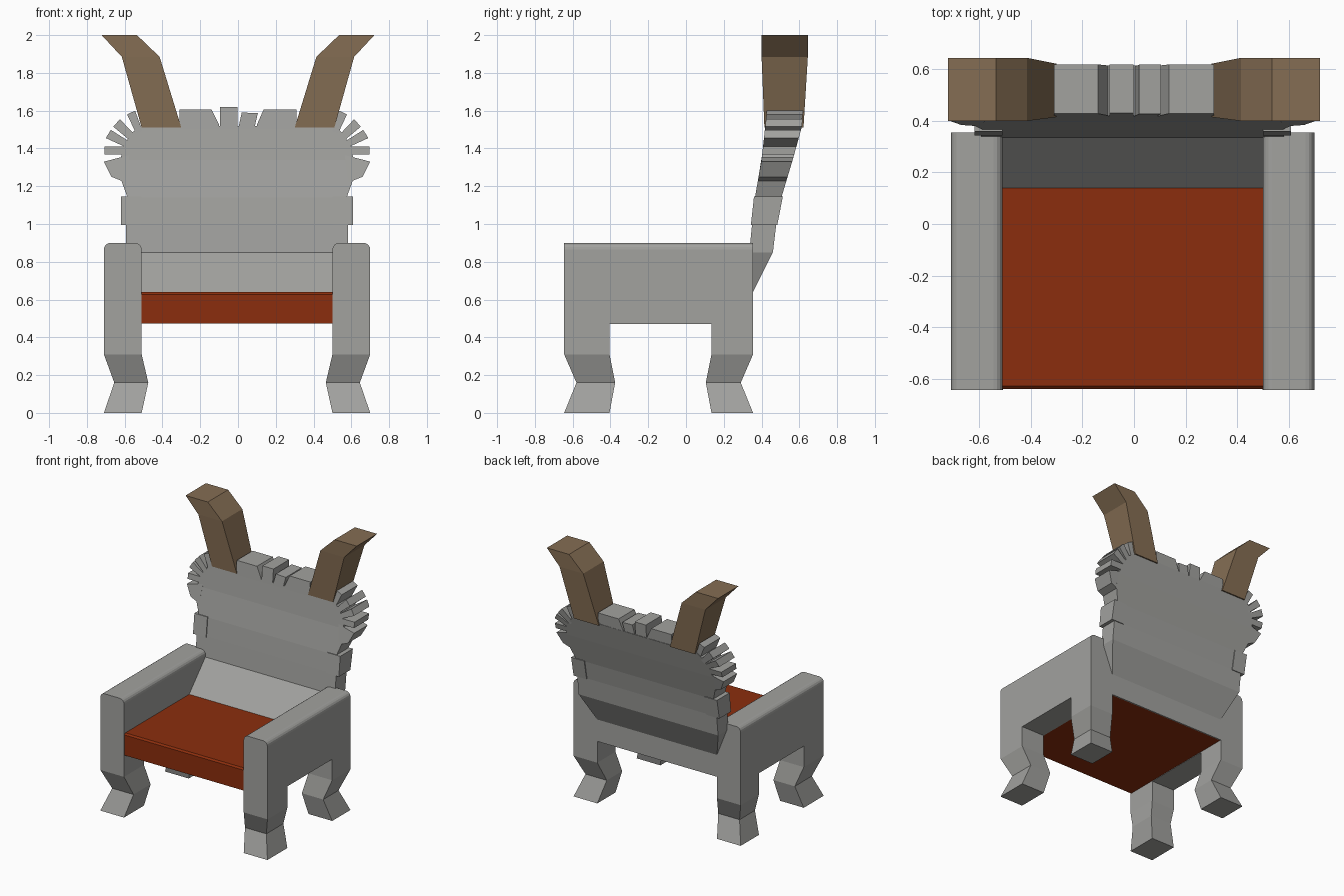
import bpy, bmesh

if "Cube" in bpy.data.objects:
    bpy.data.objects.remove(bpy.data.objects["Cube"])

CX = -0.005  # centre line of the chair body


def material(name, rgb):
    m = bpy.data.materials.new(name)
    m.diffuse_color = (*rgb, 1)
    m.use_nodes = True
    m.node_tree.nodes["Principled BSDF"].inputs["Base Color"].default_value = m.diffuse_color
    return m


GREY = material("grey stone", (0.36, 0.36, 0.345))
RED = material("rust red cushion", (0.26, 0.027, 0.004))
BROWN = material("brown horn", (0.235, 0.155, 0.088))


def finish(name, bm, mat, mirror=False, cx=CX):
    bmesh.ops.recalc_face_normals(bm, faces=bm.faces[:])
    me = bpy.data.meshes.new(name)
    bm.to_mesh(me)
    bm.free()
    me.materials.append(mat)
    ob = bpy.data.objects.new(name, me)
    bpy.context.collection.objects.link(ob)
    ob.location.x = cx
    if mirror:
        ob.modifiers.new("mirror", 'MIRROR').use_mirror_merge = False
    return ob


def skin(bm, rings):
    """Closed solid through a stack of equal-length point rings."""
    vs = [[bm.verts.new(p) for p in r] for r in rings]
    n = len(vs[0])
    for a, b in zip(vs, vs[1:]):
        for i in range(n):
            j = (i + 1) % n
            bm.faces.new((a[i], a[j], b[j], b[i]))
    bm.faces.new(vs[0][::-1])
    bm.faces.new(vs[-1])


def rect(x0, x1, y0, y1, z):
    return [(x0, y0, z), (x1, y0, z), (x1, y1, z), (x0, y1, z)]


def loft(name, rows, mat, **kw):
    bm = bmesh.new()
    skin(bm, [rect(*r) for r in rows])
    return finish(name, bm, mat, **kw)


# side view of the backrest: height, front y, rear y
CURVE = [(0.64, 0.14, 0.355), (0.85, 0.335, 0.46), (1.0, 0.35, 0.478),
         (1.14, 0.365, 0.505), (1.34, 0.40, 0.565), (1.52, 0.42, 0.615), (1.62, 0.43, 0.62)]


def depth(z):
    for a, b in zip(CURVE, CURVE[1:]):
        if z <= b[0]:
            t = (z - a[0]) / (b[0] - a[0])
            return a[1] + t * (b[1] - a[1]), a[2] + t * (b[2] - a[2])
    return CURVE[-1][1:]


def tuft(name, outline, grow=0.0, **kw):
    """Block with an x-z outline that follows the lean of the backrest."""
    bm = bmesh.new()
    skin(bm, [[(x, depth(z)[0] - grow, z) for x, z in outline],
              [(x, depth(z)[1] + grow, z) for x, z in outline]])
    return finish(name, bm, GREY, **kw)


# arms with legs: side outline pushed across x, rounded top, feet extruded down
bm = bmesh.new()
side = [(-0.645, 0.31), (-0.405, 0.31), (-0.405, 0.47), (0.135, 0.47),
        (0.135, 0.31), (0.355, 0.31), (0.355, 0.90), (-0.645, 0.90)]
skin(bm, [[(x, y, z) for y, z in side] for x in (0.505, 0.705)])
soles = [f for f in bm.faces if all(abs(v.co.z - 0.31) < 1e-4 for v in f.verts)]


def bend(co, sign):
    co.x -= sign * (0.055 if co.x > 0.6 or (sign < 0 and co.x > 0.56) else 0.035)
    out = 0.065 if abs(co.y + 0.145) > 0.4 else 0.03
    co.y += sign * out * (1 if co.y < -0.1 else -1)


foot = {}
for sign, z in ((1, 0.16), (-1, 0.0)):
    soles = bmesh.ops.extrude_discrete_faces(bm, faces=soles)["faces"]
    for f in soles:
        for v in f.verts:
            v.co.z = z
            if sign > 0:
                bend(v.co, 1)
            else:  # the toe flares back out to the leg's own footprint
                v.co.x = 0.705 if v.co.x > 0.56 else 0.505
                v.co.y = min((-0.645, -0.405, 0.135, 0.355), key=lambda y: abs(y - v.co.y))
top = [e for e in bm.edges if all(abs(v.co.z - 0.90) < 1e-4 for v in e.verts)
       and abs(e.verts[0].co.y - e.verts[1].co.y) > 0.5]
bmesh.ops.bevel(bm, geom=top, offset=0.035, segments=4, profile=0.5, affect='EDGES')
finish("arms_and_legs", bm, GREY, mirror=True)

# seat cushion with a softened front lip
bm = bmesh.new()
skin(bm, [rect(-0.506, 0.506, -0.64, 0.346, z) for z in (0.473, 0.64)])
lip = [e for e in bm.edges if all(v.co.y < -0.6 and v.co.z > 0.6 for v in e.verts)]
bmesh.ops.bevel(bm, geom=lip, offset=0.012, segments=1, affect='EDGES')
finish("seat", bm, RED)

# closing panel behind the seat
loft("rear_panel", [(-0.506, 0.506, 0.345, 0.355, z) for z in (0.473, 0.645)], GREY)

# backrest
widths = [(0.64, 0.505), (0.85, 0.588), (1.0, 0.588), (1.14, 0.58),
          (1.25, 0.62), (1.34, 0.62), (1.40, 0.60), (1.47, 0.57), (1.52, 0.515)]
loft("backrest", [(-w, w, *depth(z), z) for z, w in widths], GREY)

# blocks on the flanks of the backrest
tuft("flank_block", [(0.505, 0.995), (0.615, 0.995), (0.615, 1.145), (0.505, 1.145)],
     grow=0.006, mirror=True)

# fan of tufts round the upper corners
fan = [[(0.50, 1.49), (0.535, 1.48), (0.582, 1.58), (0.54, 1.60)],
       [(0.54, 1.47), (0.565, 1.44), (0.655, 1.515), (0.62, 1.555)],
       [(0.56, 1.43), (0.575, 1.40), (0.695, 1.455), (0.668, 1.498)],
       [(0.57, 1.41), (0.57, 1.367), (0.702, 1.367), (0.702, 1.41)],
       [(0.57, 1.365), (0.59, 1.22), (0.665, 1.25), (0.705, 1.33)]]
for i, pts in enumerate(fan):
    tuft(f"corner_tuft_{i + 1}", pts, mirror=True)

# tufts along the top
crest = [[(-0.31, 1.5), (-0.10, 1.5), (-0.10, 1.525), (-0.14, 1.605), (-0.31, 1.605)],
         [(-0.095, 1.5), (-0.002, 1.5), (-0.002, 1.62), (-0.095, 1.62)],
         [(0.0, 1.5), (0.085, 1.5), (0.105, 1.587), (0.02, 1.59)],
         [(0.10, 1.5), (0.31, 1.5), (0.31, 1.605), (0.135, 1.605), (0.10, 1.525)]]
for i, pts in enumerate(crest):
    tuft(f"top_tuft_{i + 1}", pts, cx=0)

# horns
loft("horns", [(0.30, 0.51, 0.415, 0.622, 1.51), (0.415, 0.615, 0.40, 0.645, 1.885),
               (0.535, 0.722, 0.40, 0.645, 2.0)], BROWN, mirror=True, cx=0)
